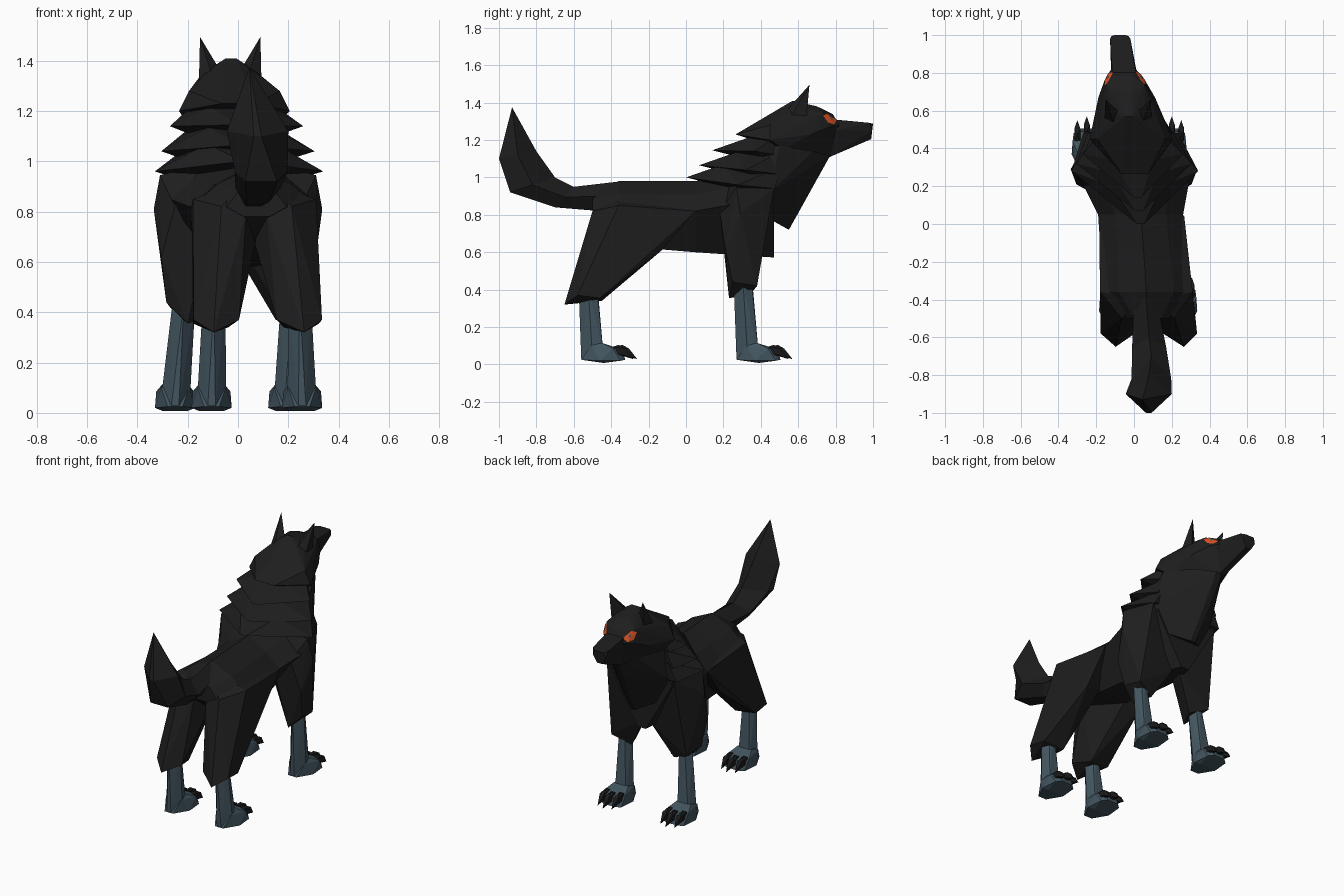
import bpy, bmesh
from mathutils import Vector
from mathutils.bvhtree import BVHTree


def material(name, rgb):
    m = bpy.data.materials.new(name)
    m.diffuse_color = (*rgb, 1)
    return m


FUR = material("black fur", (0.013, 0.013, 0.013))
SKIN = material("blue grey leg", (0.056, 0.092, 0.117))
CLAW = material("dark claw", (0.010, 0.010, 0.011))
EYE = material("orange eye", (0.68, 0.08, 0.017))
PUPIL = material("grey pupil", (0.10, 0.09, 0.09))


def finish(name, bm, mat):
    bmesh.ops.recalc_face_normals(bm, faces=bm.faces)
    me = bpy.data.meshes.new(name)
    bm.to_mesh(me)
    bm.free()
    me.materials.append(mat)
    ob = bpy.data.objects.new(name, me)
    bpy.context.collection.objects.link(ob)
    return ob


def hull(name, pts, mat=FUR):
    """Faceted solid wrapped around a few corner points."""
    bm = bmesh.new()
    vs = [bm.verts.new(p) for p in pts]
    res = bmesh.ops.convex_hull(bm, input=vs)
    junk = {v for v in res["geom_interior"] + res["geom_unused"]
            if isinstance(v, bmesh.types.BMVert)}
    bmesh.ops.delete(bm, geom=list(junk), context='VERTS')
    return finish(name, bm, mat)


def loft(name, rings, mat=FUR):
    """Skin a list of equal-length rings and cap the ends."""
    bm = bmesh.new()
    rs = [[bm.verts.new(p) for p in r] for r in rings]
    n = len(rs[0])
    for a, b in zip(rs, rs[1:]):
        for i in range(n):
            j = (i + 1) % n
            bm.faces.new((a[i], a[j], b[j], b[i]))
    bm.faces.new(rs[0])
    bm.faces.new(rs[-1])
    bmesh.ops.remove_doubles(bm, verts=bm.verts, dist=0.0005)
    return finish(name, bm, mat)


def axis(y):
    """Centre line of the slightly turned head and neck."""
    return 0.035 - 0.11 * y


def throat(y):
    return axis(y) + 0.02


def hips(y):
    """Centre line of the hindquarters."""
    return 0.043 - 0.062 * y


def sym(pts, centre=axis):
    return [(centre(y) + s * dx, y, z) for dx, y, z in pts for s in (-1, 1)]


# Torso: y, centre x, top z, side z, bottom z, side half width, belly half width
rings = []
for y, cx, top, mid, bot, w, b in [(-0.50, 0.074, 0.93, 0.82, 0.78, 0.12, 0.05),
                                   (-0.36, 0.065, 0.98, 0.83, 0.66, 0.24, 0.04),
                                   (-0.13, 0.05, 0.98, 0.82, 0.615, 0.228, 0.10),
                                   (0.05, 0.035, 0.98, 0.82, 0.60, 0.225, 0.11),
                                   (0.27, 0.0, 1.04, 0.86, 0.585, 0.30, 0.08),
                                   (0.47, -0.01, 1.08, 0.90, 0.572, 0.22, 0.03)]:
    rings.append([(cx, y, top), (cx + w * 0.6, y, mid + (top - mid) * 0.55), (cx + w, y, mid),
                  (cx + b, y, bot), (cx - b, y, bot),
                  (cx - w, y, mid), (cx - w * 0.6, y, mid + (top - mid) * 0.55)])
loft("torso", rings)

# Tail: top (y, z), bottom (y, z), centre x, half width, flatness of underside
rings = []
for ty, tz, by, bz, cx, w, f in [(-0.34, 0.98, -0.46, 0.82, 0.06, 0.06, 0.5),
                                 (-0.60, 0.95, -0.70, 0.84, 0.08, 0.09, 0.5),
                                 (-0.70, 1.00, -0.94, 0.92, 0.092, 0.105, 0.6),
                                 (-0.80, 1.14, -1.00, 1.10, 0.078, 0.122, 0.12),
                                 (-0.93, 1.375, -0.93, 1.375, 0.045, 0.0, 0.0)]:
    my, mz = (ty + by) / 2, (tz + bz) / 2
    rings.append([(cx, ty, tz), (cx + w, my, mz), (cx + w * f, by, bz),
                  (cx - w * f, by, bz), (cx - w, my, mz)])
loft("tail", rings)

# Thighs and shoulders: outline of one side, mirrored
thigh = [(0.14, -0.50, 0.82), (0.245, -0.36, 0.85), (0.225, 0.05, 0.82),
         (0.03, -0.40, 0.93), (0.04, -0.49, 0.80), (0.0, -0.40, 0.67),
         (0.21, -0.13, 0.61), (0.10, -0.14, 0.63), (0.255, -0.58, 0.37),
         (0.18, -0.65, 0.32), (0.075, -0.58, 0.37), (0.25, -0.46, 0.355),
         (0.11, -0.45, 0.34)]
shoulder = [(0.335, 0.29, 0.81), (0.31, 0.27, 0.945), (0.24, 0.47, 0.94),
            (0.02, 0.40, 0.59), (0.04, 0.30, 0.62), (0.10, 0.19, 0.80),
            (0.305, 0.21, 0.62), (0.285, 0.25, 0.44), (0.20, 0.23, 0.355),
            (0.15, 0.34, 0.37), (0.27, 0.38, 0.42), (0.25, 0.18, 0.82),
            (0.14, 0.24, 0.99)]
for side, s in (("left", -1), ("right", 1)):
    hull(side + "_thigh", [(hips(y) + s * x, y, z) for x, y, z in thigh])
    hull(side + "_shoulder", [(s * x, y, z) for x, y, z in shoulder])


# Lower legs with a ridge behind, paws and claws
def leg(name, sx, fx, y):
    shin = [(sx, y - 0.015, 0.44), (sx, y + 0.085, 0.44)]
    for s in (-1, 1):
        shin += [(sx + s * 0.045, y + 0.035, 0.44), (sx + s * 0.02, y + 0.08, 0.44),
                 (fx + s * 0.058, y + 0.06, 0.04), (fx + s * 0.015, y, 0.03),
                 (fx + s * 0.04, y + 0.12, 0.04)]
    hull(name + "_shin", shin, SKIN)
    hull(name + "_paw",
         [(fx + dx, y + dy, z) for s in (-1, 1) for dx, dy, z in
          [(s * 0.03, 0.0, 0.025), (s * 0.055, 0.05, 0.10), (s * 0.05, 0.11, 0.115),
           (s * 0.08, 0.10, 0.02), (s * 0.075, 0.17, 0.085), (s * 0.07, 0.21, 0.02),
           (s * 0.04, 0.235, 0.025), (s * 0.04, 0.22, 0.08), (s * 0.05, 0.12, 0.008)]], SKIN)
    for i in (-1, 0, 1):
        cx, o = fx + 0.05 * i, y - 0.02 * abs(i)
        hull(f"{name}_claw_{i + 2}",
             [(cx + s * 0.016, o + dy, z) for s in (-1, 1)
              for dy, z in [(0.19, 0.095), (0.21, 0.055), (0.255, 0.085), (0.25, 0.05)]]
             + [(cx, o + 0.22, 0.105), (cx, o + 0.30, 0.028)], CLAW)


leg("front_left", -0.215, -0.25, 0.27)
leg("front_right", 0.215, 0.20, 0.27)
leg("rear_left", -0.095, -0.105, -0.56)
leg("rear_right", 0.245, 0.255, -0.56)

# Neck and chest ruff
hull("neck_ruff", sym([(0.18, 0.50, 1.17), (0.10, 0.68, 1.14), (0.02, 0.77, 1.115),
                       (0.025, 0.70, 0.995), (0.015, 0.55, 0.72), (0.22, 0.45, 0.92),
                       (0.13, 0.46, 0.77), (0.20, 0.25, 0.92), (0.08, 0.30, 1.15)], throat))

# Layered mane collars: back point, side tips, side width
for i, (yb, zb, ys, zs, w) in enumerate([(0.0, 1.0, 0.28, 0.96, 0.335),
                                         (0.07, 1.065, 0.32, 1.04, 0.305),
                                         (0.14, 1.145, 0.37, 1.14, 0.265)]):
    hull(f"mane_collar_{i + 1}",
         sym([(0.02, yb, zb), (w, ys, zs), (w * 0.75, 0.48, zs - 0.02),
              (w * 0.4, yb + 0.20, zb + 0.07), (w * 0.58, 0.49, zs + 0.09),
              (0.05, yb + 0.18, zb - 0.045), (w * 0.7, ys + 0.04, zs - 0.03)]))

# Head and muzzle
head = hull("head", sym([(0.07, 0.265, 1.23), (0.22, 0.45, 1.20), (0.18, 0.52, 1.15),
                         (0.18, 0.45, 1.28), (0.02, 0.57, 1.41), (0.09, 0.58, 1.365),
                         (0.035, 0.70, 1.38), (0.10, 0.735, 1.345), (0.045, 0.785, 1.338),
                         (0.15, 0.67, 1.23), (0.02, 0.77, 1.11), (0.105, 0.765, 1.27),
                         (0.065, 0.82, 1.28)]))
hull("muzzle", sym([(0.062, 0.79, 1.31), (0.068, 0.80, 1.25), (0.02, 0.77, 1.11),
                    (0.054, 0.98, 1.292), (0.03, 1.0, 1.287), (0.045, 0.995, 1.25),
                    (0.02, 0.99, 1.205)]))

# Ears
for side, s in (("left", -1), ("right", 1)):
    hull(side + "_ear", [(axis(0.6) + s * x, y, z) for x, y, z in
                         [(0.12, 0.66, 1.495), (0.125, 0.54, 1.29), (0.045, 0.59, 1.37),
                          (0.075, 0.53, 1.35), (0.115, 0.645, 1.33)]])

# Eyes: thin almond plates laid on the slanted brow of the head
tree = BVHTree.FromPolygons([v.co for v in head.data.vertices],
                            [tuple(p.vertices) for p in head.data.polygons])


def eye_plate(name, s, outline, lift, mat):
    out = Vector((s * 0.75, 0.66, 0))
    along = Vector((-s * 0.66, 0.75, 0))
    centre = Vector((axis(0.77) + s * 0.085, 0.77, 0))
    bm = bmesh.new()
    mid = [sum(c) / len(outline) for c in zip(*outline)]
    vs = []
    for u, z in outline + [mid]:
        start = centre + along * u + Vector((0, 0, z)) + out * 0.3
        hit = tree.ray_cast(start, -out)[0]
        if hit:
            vs.append(bm.verts.new(hit + out * lift))
    if len(vs) > 3:
        hub = vs.pop()
        for a, b in zip(vs, vs[1:] + vs[:1]):
            bm.faces.new((a, b, hub))
    finish(name, bm, mat)


for side, s in (("left", -1), ("right", 1)):
    eye_plate(side + "_eye", s, [(-0.047, 1.330), (-0.014, 1.342), (0.046, 1.307),
                                 (0.016, 1.285), (-0.024, 1.293)], 0.006, EYE)
    eye_plate(side + "_pupil", s, [(-0.008, 1.329), (0.008, 1.327),
                                   (0.011, 1.312), (-0.005, 1.309)], 0.0095, PUPIL)
